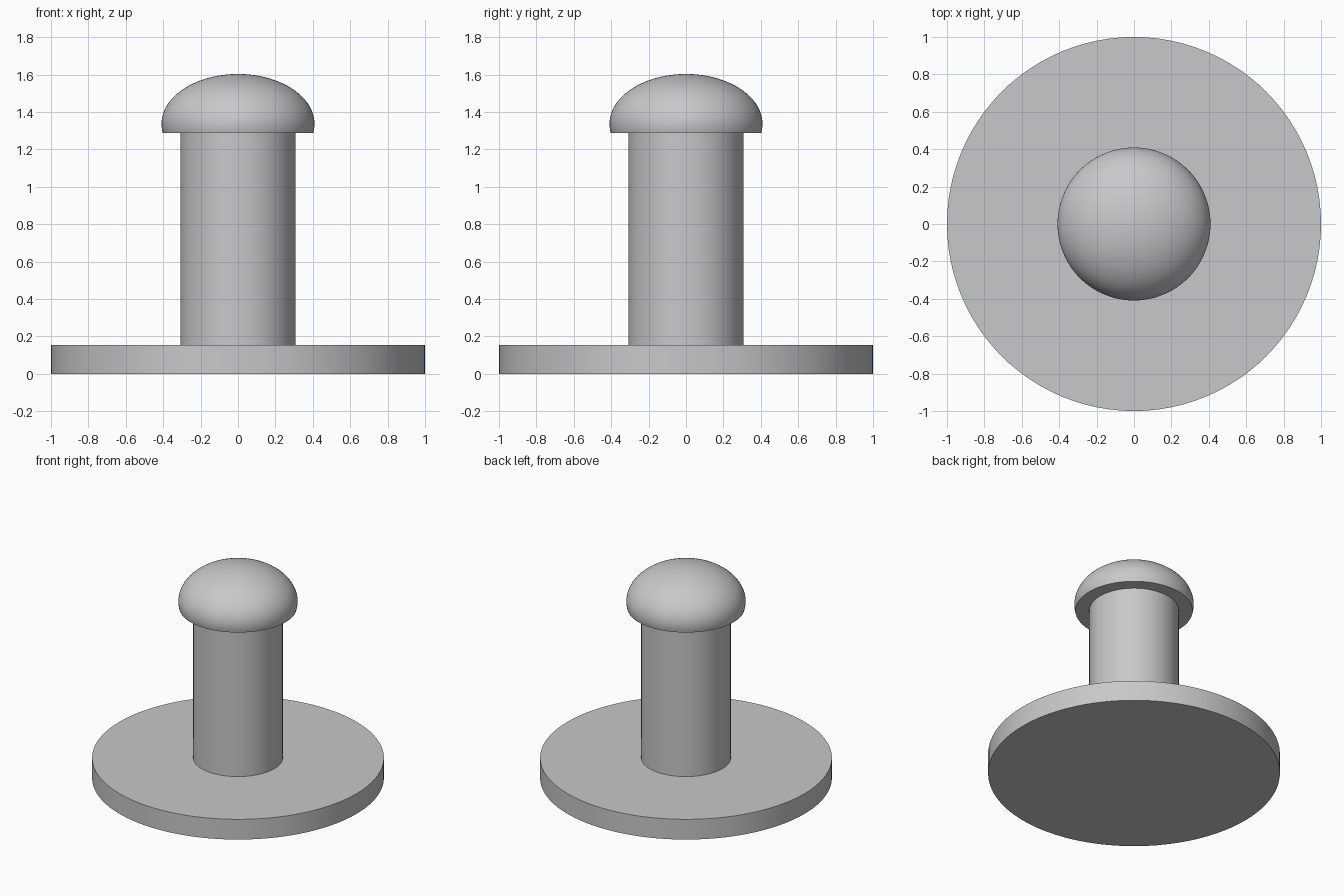
import bpy, bmesh, math

cube = bpy.data.objects.get("Cube")
if cube:
    bpy.data.objects.remove(cube, do_unlink=True)

SIDES = 96

# Single grey finish
grey = bpy.data.materials.new("plain_grey")
grey.use_nodes = True
colour = (0.58, 0.58, 0.58, 1.0)
grey.diffuse_color = colour
grey.node_tree.nodes["Principled BSDF"].inputs["Base Color"].default_value = colour


def turned_part(name, profile):
    """Spin a (radius, height) profile, starting and ending on the axis, about z."""
    bm = bmesh.new()
    verts = [bm.verts.new((r, 0, z)) for r, z in profile]
    edges = [bm.edges.new(pair) for pair in zip(verts, verts[1:])]
    bmesh.ops.spin(bm, geom=verts + edges, axis=(0, 0, 1), cent=(0, 0, 0),
                   angle=math.tau, steps=SIDES, use_duplicate=False)
    bmesh.ops.remove_doubles(bm, verts=bm.verts, dist=0.0001)
    bmesh.ops.recalc_face_normals(bm, faces=bm.faces)
    mesh = bpy.data.meshes.new(name)
    bm.to_mesh(mesh)
    bm.free()
    mesh.materials.append(grey)
    obj = bpy.data.objects.new(name, mesh)
    bpy.context.collection.objects.link(obj)
    bpy.ops.object.select_all(action="DESELECT")
    obj.select_set(True)
    bpy.context.view_layer.objects.active = obj
    bpy.ops.object.shade_smooth_by_angle(angle=math.radians(35))
    return obj


def cylinder_profile(radius, bottom, top):
    return [(0, bottom), (radius, bottom), (radius, top), (0, top)]


# Wide round base and upright shaft
turned_part("base_disc", cylinder_profile(1.0, 0.0, 0.153))
turned_part("shaft", cylinder_profile(0.307, 0.153, 1.287))

# Domed cap: flattened ellipsoid cut flat just below its widest point
radius, height, centre, bottom = 0.409, 0.267, 1.336, 1.287
start = math.asin((bottom - centre) / height)
steps = 28
dome = [(0, bottom)]
for i in range(steps):
    a = start + (math.pi / 2 - start) * i / steps
    dome.append((radius * math.cos(a), centre + height * math.sin(a)))
dome.append((0, centre + height))
turned_part("domed_cap", dome)
